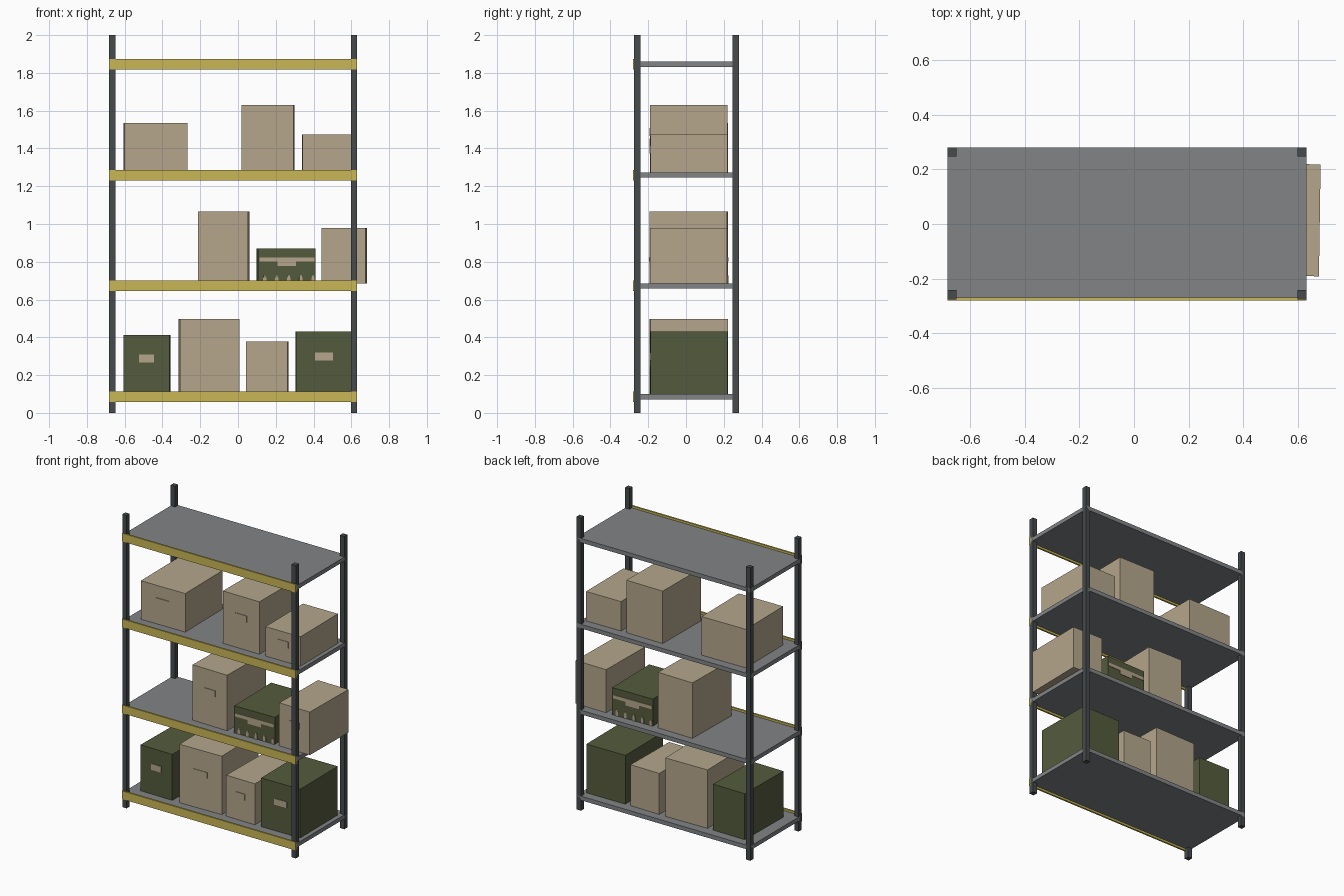
import bpy, bmesh, math
from mathutils import Matrix

if "Cube" in bpy.data.objects:
    bpy.data.objects.remove(bpy.data.objects["Cube"])


def material(name, rgb):
    m = bpy.data.materials.new(name)
    m.diffuse_color = (*rgb, 1)
    m.use_nodes = True
    m.node_tree.nodes["Principled BSDF"].inputs["Base Color"].default_value = m.diffuse_color
    return m


CARD = material("cardboard tan", (0.462, 0.381, 0.262))
GREEN = material("olive green", (0.089, 0.105, 0.047))
YELLOW = material("beam yellow", (0.584, 0.474, 0.091))
GREY = material("shelf grey", (0.22, 0.23, 0.235))
DARK = material("post dark grey", (0.063, 0.070, 0.073))


def block(name, lo, hi, mat, xform=None):
    """Axis-aligned box between two corners, optionally transformed."""
    bm = bmesh.new()
    bmesh.ops.create_cube(bm, size=1)
    for v in bm.verts:
        v.co = [(a + b) / 2 + c * (b - a) for a, b, c in zip(lo, hi, v.co)]
    me = bpy.data.meshes.new(name)
    bm.to_mesh(me)
    bm.free()
    me.materials.append(mat)
    ob = bpy.data.objects.new(name, me)
    bpy.context.collection.objects.link(ob)
    if xform is not None:
        ob.matrix_world = xform
    return ob


X0, X1 = -0.682, 0.63
Y0, Y1 = -0.275, 0.28
P = 0.033
LEVELS = [0.085, 0.672, 1.259, 1.845]

# Corner posts
for side, x in (("left", X0), ("right", X1 - P)):
    for end, y in (("front", Y0), ("back", Y1 - P)):
        block(f"{end}_{side}_post", (x, y, 0), (x + P, y + P, 2), DARK)

# Shelf decks and front beams
for i, z in enumerate(LEVELS):
    block(f"shelf_{i}", (X0, -0.268, z - 0.014), (X1, Y1, z + 0.014), GREY)
    block(f"front_beam_{i}", (X0, -0.28, z - 0.028), (X1, -0.268, z + 0.028), YELLOW)


def carton(name, x0, x1, level, top, turn, mat):
    """Box on a shelf, turned slightly; returns its frame and size."""
    base = LEVELS[level] + 0.014
    w, h, d = x1 - x0 - 0.41 * abs(turn), top - base, 0.409
    frame = Matrix.Translation(((x0 + x1) / 2, 0.015, base)) @ Matrix.Rotation(turn, 4, 'Z')
    block(name, (-w / 2, -d / 2, 0), (w / 2, d / 2, h), mat, frame)
    return frame, w, h, d


# Cartons: x range, level, top height, turn, colour
BOXES = [
    (-0.605, -0.357, 0, 0.413, -0.015, GREEN),
    (-0.315, 0.008, 0, 0.498, 0.018, CARD),
    (0.042, 0.267, 0, 0.379, -0.015, CARD),
    (0.305, 0.602, 0, 0.432, 0.008, GREEN),
    (-0.212, 0.060, 1, 1.065, -0.02, CARD),
    (0.443, 0.682, 1, 0.980, -0.015, CARD),
    (-0.605, -0.267, 2, 1.536, 0.012, CARD),
    (0.018, 0.298, 2, 1.631, -0.008, CARD),
    (0.338, 0.604, 2, 1.474, 0.008, CARD),
]
for i, spec in enumerate(BOXES):
    f, w, h, d = carton(f"carton_{i}", *spec)
    # Front label
    lw, lz = w * 0.16, h * 0.6
    block(f"carton_label_{i}", (-lw, -d / 2 - 0.004, lz - 0.021),
          (lw, -d / 2 + 0.001, lz + 0.021), CARD, f)

# Green crate with trim on front and back
f, w, h, d = carton("crate", 0.099, 0.409, 1, 0.871, 0.016, GREEN)
for side, ang in (("front", 0), ("back", math.pi)):
    g = f @ Matrix.Rotation(ang, 4, 'Z')
    ya, yb = -d / 2 - 0.003, -d / 2 + 0.001
    block(f"crate_{side}_band", (-w * 0.47, ya, h * 0.62), (w * 0.49, yb, h * 0.745), CARD, g)
    block(f"crate_{side}_latch", (-0.049, ya, h * 0.49), (0.049, yb, h * 0.62), CARD, g)
    for k in range(5):
        x = -0.116 + k * 0.064
        block(f"crate_{side}_peg_{k}", (x - 0.009, ya, 0), (x + 0.009, yb, 0.032), CARD, g)
        block(f"crate_{side}_peg_tip_{k}", (x - 0.005, ya, 0.032), (x + 0.005, yb, 0.042), CARD, g)
